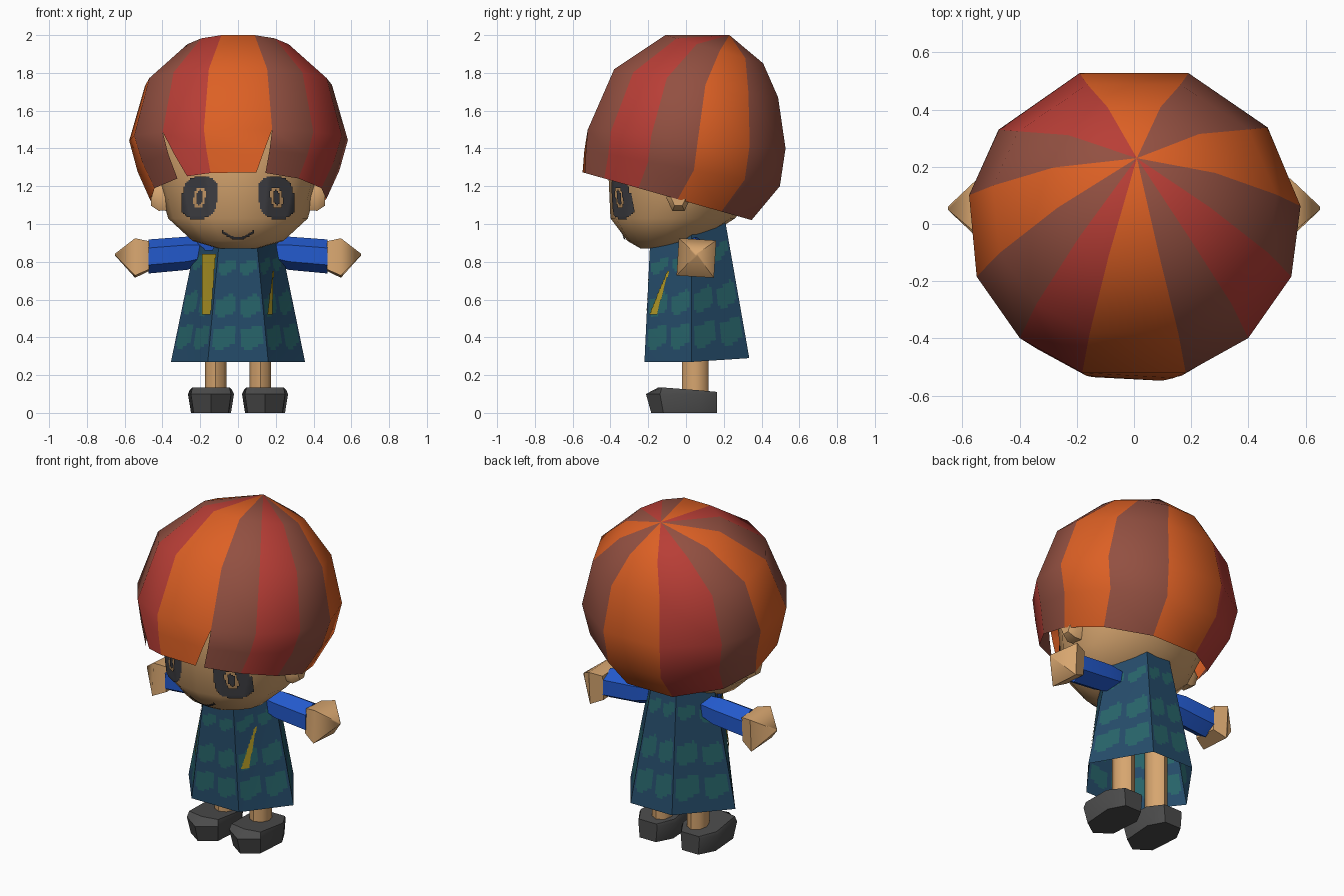
import bpy, bmesh, math
from mathutils import Vector
from mathutils.bvhtree import BVHTree

if "Cube" in bpy.data.objects:
    bpy.data.objects.remove(bpy.data.objects["Cube"])


def material(name, rgb):
    m = bpy.data.materials.new(name)
    m.diffuse_color = (*rgb, 1)
    m.use_nodes = True
    m.node_tree.nodes["Principled BSDF"].inputs["Base Color"].default_value = m.diffuse_color
    return m


ORANGE = material("orange hair", (0.72, 0.117, 0.018))
RED = material("red hair", (0.48, 0.048, 0.037))
BROWN = material("brown hair", (0.29, 0.08, 0.053))
SKIN = material("skin", (0.68, 0.38, 0.16))
BLUE = material("blue sleeve", (0.017, 0.102, 0.61))
ROBE = material("navy robe", (0.018, 0.07, 0.14))
TEAL = material("teal patch", (0.02, 0.125, 0.14))
YELLOW = material("yellow sash", (0.42, 0.30, 0.018))
GREY = material("shoe grey", (0.07, 0.07, 0.07))
DARK = material("eye dark", (0.048, 0.048, 0.055))


def make(name, verts, faces, mats, indices=None, angle=50, fix=True):
    """Mesh object with merged points, outward normals and angle-based smoothing."""
    me = bpy.data.meshes.new(name)
    me.from_pydata([tuple(v) for v in verts], [], faces)
    for m in mats:
        me.materials.append(m)
    for p, i in zip(me.polygons, indices or []):
        p.material_index = i
    bm = bmesh.new()
    bm.from_mesh(me)
    bmesh.ops.remove_doubles(bm, verts=bm.verts, dist=0.0005)
    if fix:
        bmesh.ops.recalc_face_normals(bm, faces=bm.faces)
    bm.to_mesh(me)
    bm.free()
    ob = bpy.data.objects.new(name, me)
    bpy.context.collection.objects.link(ob)
    bpy.ops.object.select_all(action='DESELECT')
    ob.select_set(True)
    bpy.context.view_layer.objects.active = ob
    bpy.ops.object.shade_smooth_by_angle(angle=math.radians(angle))
    return ob


def loft(name, rings, mat, cap=True, angle=50):
    n = len(rings[0])
    verts = [p for r in rings for p in r]
    faces = [(k * n + i, k * n + (i + 1) % n, (k + 1) * n + (i + 1) % n, (k + 1) * n + i)
             for k in range(len(rings) - 1) for i in range(n)]
    if cap:
        faces += [tuple(range(n)), tuple(range((len(rings) - 1) * n, len(rings) * n))]
    return make(name, verts, faces, [mat], angle=angle)


def flat_ring(cx, cy, z, rx, ry, n):
    return [Vector((cx + rx * math.sin(2 * math.pi * i / n),
                    cy - ry * math.cos(2 * math.pi * i / n), z)) for i in range(n)]


def side_ring(x, cy, cz, ry, rz, n, turn=0.0):
    return [Vector((x, cy + ry * math.cos(2 * math.pi * i / n + turn),
                    cz + rz * math.sin(2 * math.pi * i / n + turn))) for i in range(n)]


def plate(name, target, box, nx, nz, inside, mat):
    """Thin painted detail laid on the front of a part, where inside(x, z) holds."""
    tree = BVHTree.FromPolygons([v.co for v in target.data.vertices],
                                [p.vertices[:] for p in target.data.polygons])
    x0, x1, z0, z1 = box
    verts, faces, seen = [], [], {}

    def point(i, j):
        if (i, j) not in seen:
            o = Vector((x0 + (x1 - x0) * i / nx, -2, z0 + (z1 - z0) * j / nz))
            hit, nor, _, _ = tree.ray_cast(o, Vector((0, 1, 0)))
            seen[i, j] = None
            if hit:
                if nor.y > 0:
                    nor = -nor
                seen[i, j] = len(verts)
                verts.append(hit + nor * 0.007)
        return seen[i, j]

    for i in range(nx):
        for j in range(nz):
            if inside(x0 + (x1 - x0) * (i + .5) / nx, z0 + (z1 - z0) * (j + .5) / nz):
                f = [point(i, j), point(i + 1, j), point(i + 1, j + 1), point(i, j + 1)]
                if None not in f:
                    faces.append(f)
    return make(name, verts, faces, [mat], fix=False)


# Hair: twelve coloured wedges from a tilted crown; ring = front y, z, back y, z, half width
RINGS = [(-.11, 2.0, .41, 1.85, .285), (-.38, 1.82, .49, 1.67, .50),
         (-.52, 1.50, .53, 1.40, .585), (-.53, 1.39, .50, 1.20, .54),
         (-.535, 1.27, .35, 1.02, .47)]
SEAMS = [-161, -126, -100, -70, -43, -18, 18, 43, 70, 96, 127, 161, 199]
WEDGES = [RED, BROWN, ORANGE, BROWN, RED, ORANGE, BROWN, RED, BROWN, ORANGE, BROWN, ORANGE]
HAIR = [ORANGE, RED, BROWN]


def hair_point(ring, deg):
    fy, fz, by, bz, rx = ring
    a = math.radians(deg)
    t = (1 - math.cos(a) / math.cos(math.radians(18))) / 2
    return Vector((rx * math.sin(a), fy + (by - fy) * t, fz + (bz - fz) * t))


verts, faces, idx = [], [], []
for w, mat in enumerate(WEDGES):
    base = len(verts)
    verts.append(Vector((0.01, .23, 2.0)))
    for k, ring in enumerate(RINGS):
        a, b = SEAMS[w], SEAMS[w + 1]
        cut = max(0, k - 2) / 2          # fringe notches open towards the rim
        if w == 5:
            b -= 6 * cut
        if w == 4:
            a += 8 * cut
        verts += [hair_point(ring, a), hair_point(ring, b)]
    faces.append((base, base + 1, base + 2))
    faces += [(base + 2 * k - 1, base + 2 * k + 1, base + 2 * k + 2, base + 2 * k)
              for k in range(1, 5)]
    idx += [HAIR.index(mat)] * 5
make("hair", verts, faces, HAIR, idx, angle=60)

# Head and ears
head = loft("head", [flat_ring(0, cy, z, rx, ry, 16) for z, cy, rx, ry in (
    (.87, -.17, .10, .07), (.91, -.12, .24, .19), (1.03, -.07, .37, .33),
    (1.25, .01, .43, .42), (1.5, .0, .46, .43), (1.72, .02, .32, .30))], SKIN, angle=70)
for s, side in ((-1, "left"), (1, "right")):
    loft(side + "_ear", [side_ring(s * x, -.04, 1.14, r, r * 1.25, 6)
                         for x, r in ((.34, .06), (.42, .065), (.46, .04))], SKIN)

    # Eye: dark rounded block with a narrow pale opening
    def eye_rule(x, z):
        u, v = s * x - .20, z - 1.14
        lean = u + .1 * v
        outer = abs(lean / .092) ** 3 + abs(v / .11) ** 3 < 1
        pale = .018 < math.hypot(lean / 1.0, v / 2.2) < .03 and abs(v) < .055
        return outer and not pale
    plate(side + "_eye", head, (s * .2 - .11, s * .2 + .11, 1.02, 1.26), 26, 28, eye_rule, DARK)

plate("mouth", head, (-.09, .09, .91, .98), 24, 16,
      lambda x, z: abs(x) < .08 and abs(z - (.928 + 5.5 * x * x)) < .007, DARK)

# Robe: six flared panels, finely divided so that patches follow rows and columns
HEM = [(.16, -.22, .27), (.355, .03, .27), (.14, .335, .29)]
TOP = [(.10, -.19, .90), (.215, .03, .95), (.08, .205, 1.03)]


def around(half):
    return [Vector(p) for p in half] + [Vector((-x, y, z)) for x, y, z in reversed(half)]


hem, top = around(HEM), around(TOP)
COLS, ROWS = 20, 40
verts, faces, idx = [], [], []
for j in range(ROWS + 1):
    for p in range(6):
        for c in range(COLS):
            lo = hem[p].lerp(hem[(p + 1) % 6], c / COLS)
            hi = top[p].lerp(top[(p + 1) % 6], c / COLS)
            verts.append(lo.lerp(hi, j / ROWS))
n = 6 * COLS
for j in range(ROWS):
    for i in range(n):
        faces.append((j * n + i, j * n + (i + 1) % n, (j + 1) * n + (i + 1) % n, (j + 1) * n + i))
        z = .27 + .68 * (j + .5) / ROWS
        u = (((i + .5) / COLS * 2) % 1 - .5) / .44
        wave = .012 * math.sin(i * .63)
        idx.append(int(any(abs(u) ** 3 + abs((z - zc + wave) / h) ** 3 < 1
                           for zc, h in ((.41, .06), (.59, .055), (.81, .035)))))
robe = make("robe", verts, faces, [ROBE, TEAL], idx, angle=30)

# Sash ends and collar on the front of the robe
plate("left_sash", robe, (-.19, -.10, .52, .84), 18, 16,
      lambda x, z: -.185 < x < -.14 + .03 * (z - .52) / .32, YELLOW)
plate("right_sash", robe, (.14, .19, .52, .75), 16, 20,
      lambda x, z: .15 + .028 * (z - .52) / .23 < x < .177 + .006 * (z - .52) / .23, YELLOW)
plate("collar", robe, (-.21, -.09, .86, .93), 16, 10,
      lambda x, z: abs(x + .15) < .02 + (z - .86), BLUE)

# Arms, hands, legs and shoes
for s, side in ((-1, "left"), (1, "right")):
    loft(side + "_sleeve", [side_ring(s * x, .05, z, r, r, 6, math.pi / 6) for x, z, r in (
        (.14, .86, .06), (.27, .845, .088), (.475, .828, .09))], BLUE)
    loft(side + "_hand", [side_ring(s * x, .055, z, r, r, 4, math.pi / 4 - .06) for x, z, r in (
        (.47, .83, .105), (.545, .82, .14), (.65, .838, .008))], SKIN, angle=60)
    loft(side + "_leg", [flat_ring(s * .118, .05, z, .058, .07, 8) for z in (.08, .55)], SKIN)
    cx = s * .143
    plan = [(0, -.2), (.10, -.13), (.115, .07), (.06, .165), (-.06, .165), (-.115, .07), (-.10, -.13)]
    rings = []
    for grow, z, drop in ((.92, 0, 0), (1.06, .10, 0), (.98, .135, .09)):
        rings.append([Vector((cx + x * grow, y * (grow if y < 0 else 1) + (.05 if drop and y < -.15 else 0),
                              z - drop * max(0, y + .1))) for x, y in plan])
    loft(side + "_shoe", rings, GREY, angle=40)
